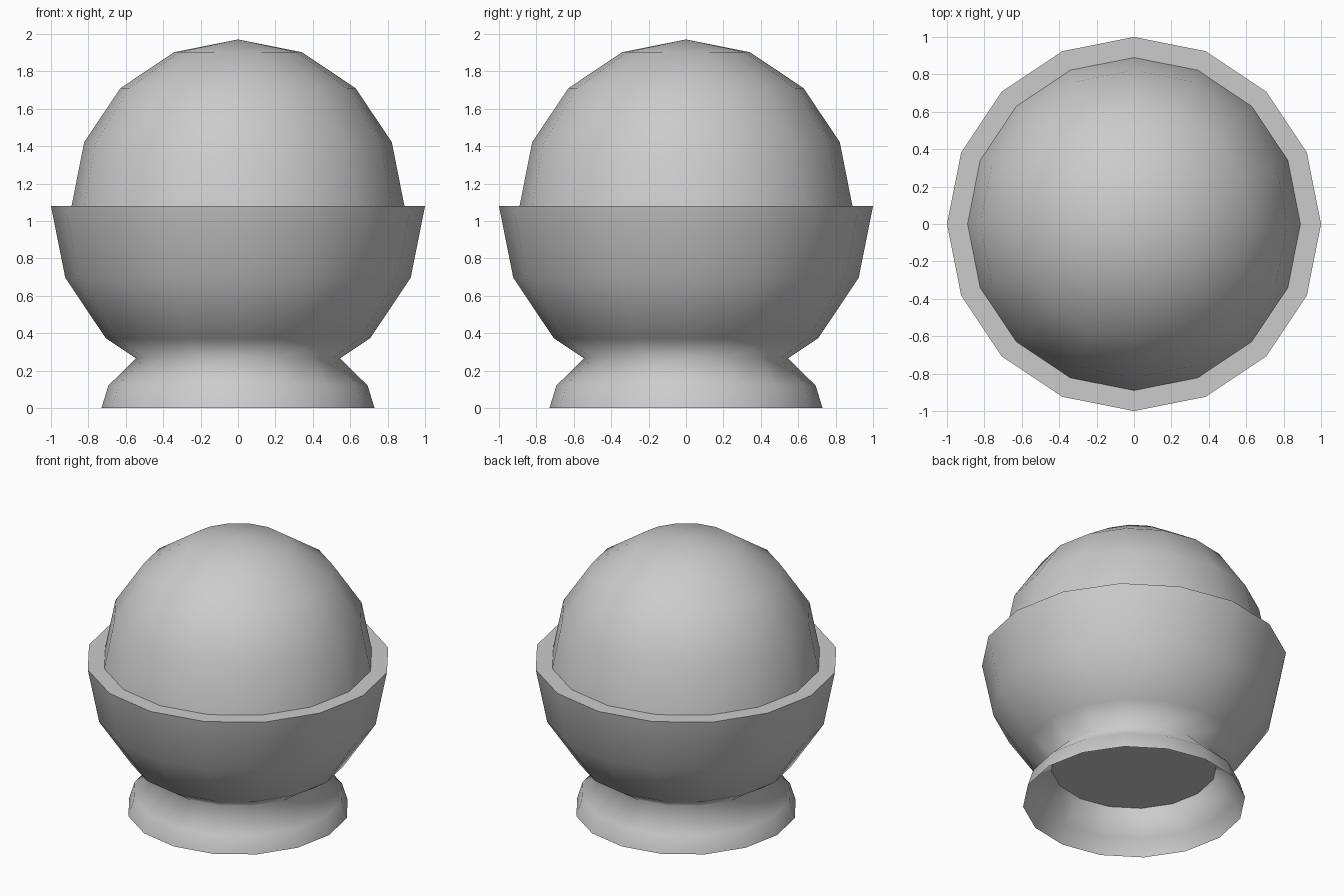
import bpy, bmesh, math

if "Cube" in bpy.data.objects:
    bpy.data.objects.remove(bpy.data.objects["Cube"])

SIDES = 16
CENTRE_Z = 1.08


def lathe(name, profile, smooth=True):
    """Revolve (radius, height) points around z; radius 0 makes a pole."""
    bm = bmesh.new()
    rings = []
    for r, z in profile:
        if r == 0:
            rings.append([bm.verts.new((0, 0, z))] * SIDES)
        else:
            rings.append([bm.verts.new((r * math.cos(2 * math.pi * i / SIDES),
                                        r * math.sin(2 * math.pi * i / SIDES), z))
                          for i in range(SIDES)])
    for low, high in zip(rings, rings[1:]):
        for i in range(SIDES):
            j = (i + 1) % SIDES
            corners = list(dict.fromkeys((low[i], low[j], high[j], high[i])))
            bm.faces.new(corners).smooth = smooth
    mesh = bpy.data.meshes.new(name)
    bm.to_mesh(mesh)
    bm.free()
    obj = bpy.data.objects.new(name, mesh)
    bpy.context.collection.objects.link(obj)
    return obj


def arc(radius, degrees):
    """Points of a spherical profile at the given elevations."""
    return [(0 if abs(d) == 90 else radius * math.cos(math.radians(d)),
             CENTRE_Z + radius * math.sin(math.radians(d))) for d in degrees]


# flared foot, pinched neck and outer bowl as one smooth skin
lathe("bowl_and_foot", [(0.73, 0), (0.693, 0.12), (0.545, 0.265)]
      + arc(1.0, (-45, -22.5, 0)))

# flat floor closing the neck above the hollow foot
lathe("bowl_floor", [(0, 0.265), (0.545, 0.265)][::-1], smooth=False)

# flat rim around the bowl opening
lathe("bowl_rim", [(1.0, CENTRE_Z), (0.89, CENTRE_Z)], smooth=False)

# ball resting in the bowl
lathe("ball_dome", arc(0.89, (0, 22.5, 45, 67.5, 90)))
